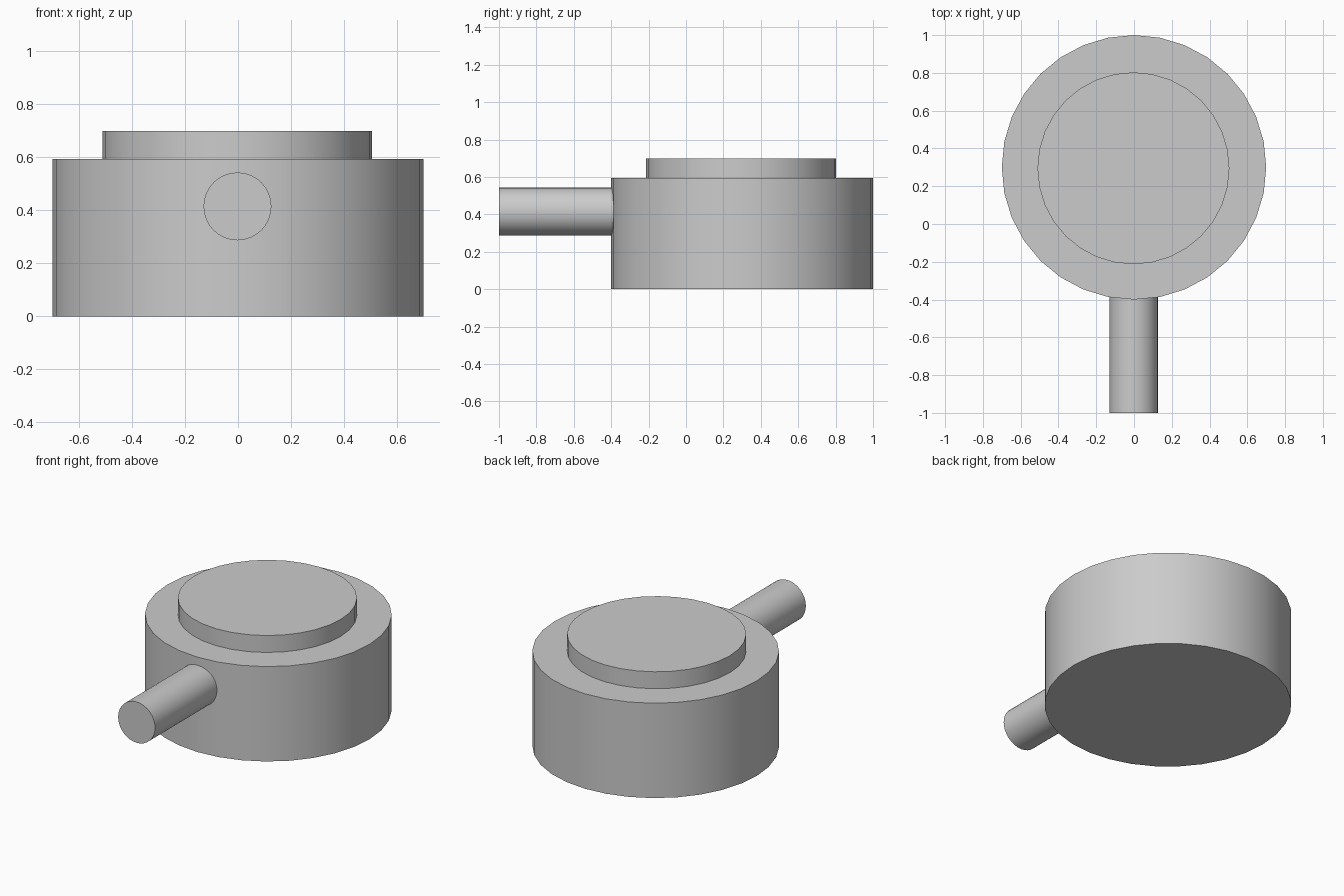
import bpy
import math

cube = bpy.data.objects.get("Cube")
if cube:
    bpy.data.objects.remove(cube, do_unlink=True)

# Single plain grey finish
grey = bpy.data.materials.new("plain_grey")
grey.use_nodes = True
colour = (0.6, 0.6, 0.6, 1)
grey.diffuse_color = colour
grey.node_tree.nodes["Principled BSDF"].inputs["Base Color"].default_value = colour


def cylinder(name, radius, length, centre, tilt=0):
    """Capped round part with smooth sides and crisp rims."""
    bpy.ops.mesh.primitive_cylinder_add(
        vertices=32, radius=radius, depth=length,
        location=centre, rotation=(tilt, 0, 0))
    part = bpy.context.object
    part.name = name
    part.data.materials.append(grey)
    bpy.ops.object.shade_smooth_by_angle(angle=math.radians(30))
    return part


BODY_Y = 0.3
BODY_RADIUS = 0.7
BODY_TOP = 0.594
LID_TOP = 0.7

# Wide round body
cylinder("body", BODY_RADIUS, BODY_TOP, (0, BODY_Y, BODY_TOP / 2))

# Raised lid, sunk slightly into the body
lid_base = BODY_TOP - 0.05
cylinder("lid", 0.508, LID_TOP - lid_base,
         (-0.003, BODY_Y - 0.005, (LID_TOP + lid_base) / 2))

# Straight handle reaching forward from inside the body
handle_front, handle_back = -1, -0.3
cylinder("handle", 0.128, handle_back - handle_front,
         (-0.002, (handle_front + handle_back) / 2, 0.415), math.pi / 2)
